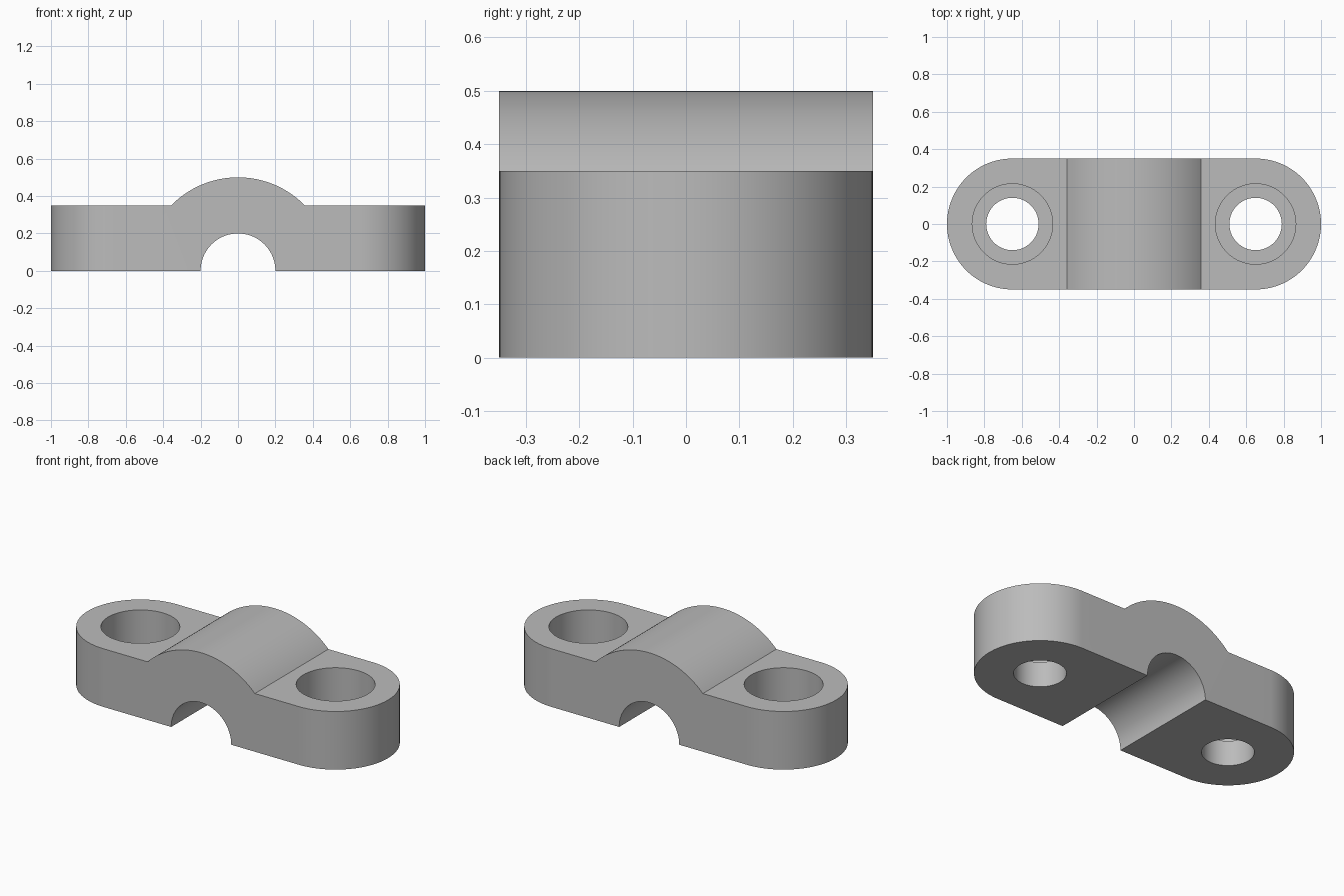
import bpy
import bmesh
from math import sin, cos, pi, acos, radians
from mathutils import Vector

cube = bpy.data.objects.get("Cube")
if cube:
    bpy.data.objects.remove(cube, do_unlink=True)

HALF_LENGTH, HALF_WIDTH = 1.0, 0.35
PLATE_TOP, ARCH_RADIUS, BORE_RADIUS = 0.35, 0.5, 0.2
HOLE_X, HOLE_RADIUS = 0.65, 0.14
SINK_RADIUS, SINK_FLOOR = 0.215, 0.15

metal = bpy.data.materials.new("grey metal")
metal.use_nodes = True
grey = (0.5, 0.5, 0.5, 1)
metal.diffuse_color = grey
metal.node_tree.nodes["Principled BSDF"].inputs["Base Color"].default_value = grey


def arc(cx, cy, radius, start, end, steps):
    """Points along an arc, both ends included."""
    angles = [start + (end - start) * i / steps for i in range(steps + 1)]
    return [(cx + radius * cos(a), cy + radius * sin(a)) for a in angles]


def prism(name, points, offset):
    """Extrude a closed loop of 3D points along the offset."""
    bm = bmesh.new()
    face = bm.faces.new([bm.verts.new(p) for p in points])
    extruded = bmesh.ops.extrude_face_region(bm, geom=[face])["geom"]
    moved = [g for g in extruded if isinstance(g, bmesh.types.BMVert)]
    bmesh.ops.translate(bm, verts=moved, vec=Vector(offset))
    bmesh.ops.recalc_face_normals(bm, faces=bm.faces)
    mesh = bpy.data.meshes.new(name)
    bm.to_mesh(mesh)
    bm.free()
    mesh.materials.append(metal)
    obj = bpy.data.objects.new(name, mesh)
    bpy.context.collection.objects.link(obj)
    return obj


def cut(target, tool, operation):
    """Apply a boolean and discard the tool."""
    tool.hide_render = True
    mod = target.modifiers.new(tool.name, "BOOLEAN")
    mod.operation, mod.solver, mod.object = operation, "EXACT", tool
    bpy.context.view_layer.objects.active = target
    bpy.ops.object.modifier_apply(modifier=mod.name)
    bpy.data.objects.remove(tool, do_unlink=True)


# Clamp body: flat lugs, arched saddle and half-round bore in one profile
shoulder = acos((ARCH_RADIUS ** 2 - PLATE_TOP ** 2) ** 0.5 / ARCH_RADIUS)
wide = HALF_LENGTH + 0.2
profile = [(wide, 0), (wide, PLATE_TOP)]
profile += arc(0, 0, ARCH_RADIUS, shoulder, pi - shoulder, 48)
profile += [(-wide, PLATE_TOP), (-wide, 0)]
profile += arc(0, 0, BORE_RADIUS, pi, 0, 64)
clamp = prism("clamp_body", [(x, -0.5, z) for x, z in profile], (0, 1, 0))

# Rounded outline of the lugs
outline = arc(HOLE_X, 0, HALF_WIDTH, -pi / 2, pi / 2, 64)
outline += arc(-HOLE_X, 0, HALF_WIDTH, pi / 2, 3 * pi / 2, 64)
cut(clamp, prism("outline_tool", [(x, y, -0.2) for x, y in outline], (0, 0, 1)), "INTERSECT")

# Bolt holes with counterbores
for side in (-1, 1):
    for radius, floor in ((HOLE_RADIUS, -0.2), (SINK_RADIUS, SINK_FLOOR)):
        ring = arc(side * HOLE_X, 0, radius, 0, 2 * pi, 96)[:-1]
        cut(clamp, prism("hole_tool", [(x, y, floor) for x, y in ring], (0, 0, 0.8)), "DIFFERENCE")

bpy.ops.object.select_all(action="DESELECT")
clamp.select_set(True)
bpy.context.view_layer.objects.active = clamp
bpy.ops.object.shade_smooth_by_angle(angle=radians(30))
